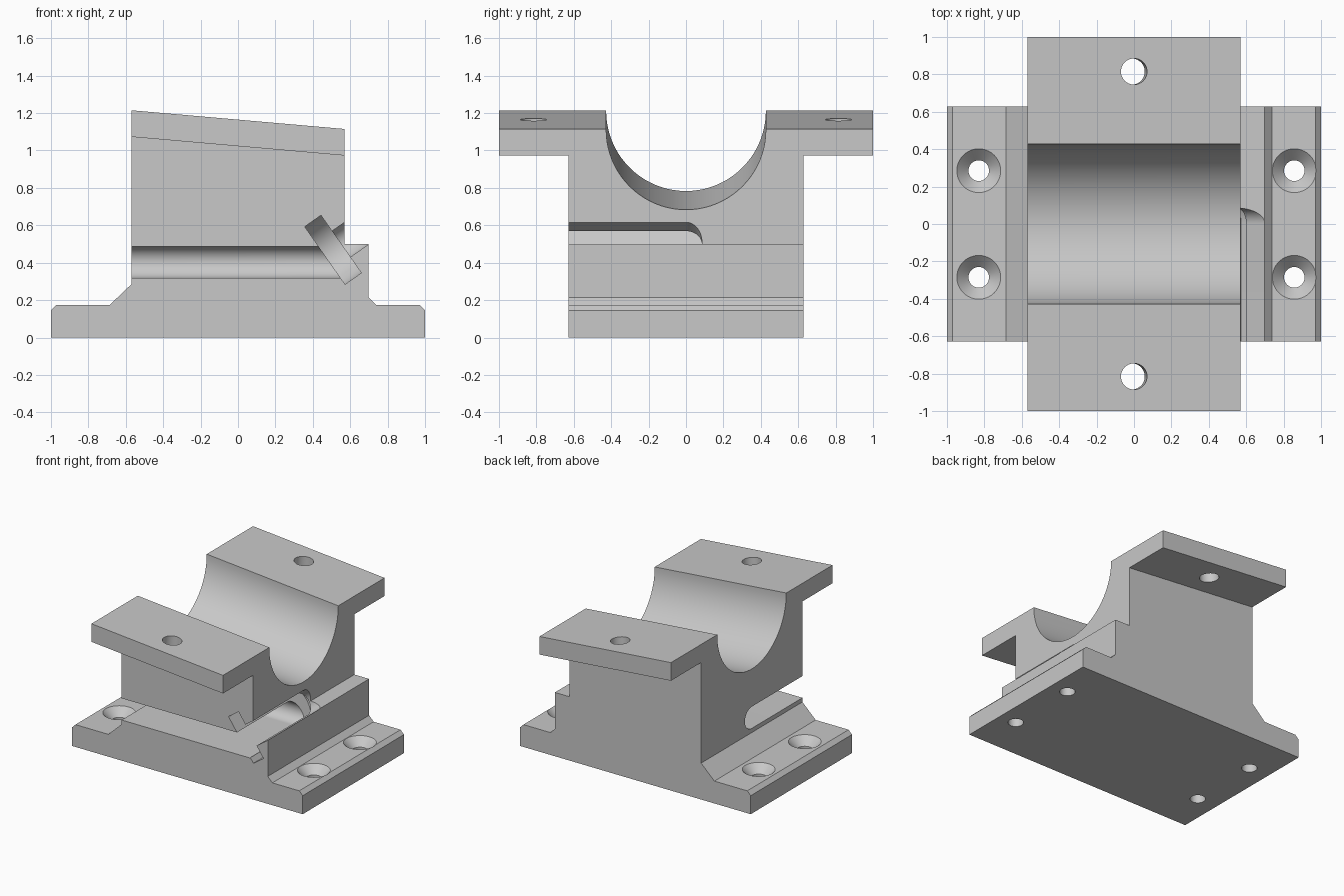
import bpy
import bmesh
from math import atan2, cos, sin, pi, radians
from mathutils import Matrix

if "Cube" in bpy.data.objects:
    bpy.data.objects.remove(bpy.data.objects["Cube"], do_unlink=True)

grey = bpy.data.materials.new("light grey metal")
grey.use_nodes = True
grey.diffuse_color = (0.58, 0.58, 0.58, 1)
grey.node_tree.nodes["Principled BSDF"].inputs["Base Color"].default_value = grey.diffuse_color


def add_object(name, bm):
    bmesh.ops.recalc_face_normals(bm, faces=bm.faces)
    mesh = bpy.data.meshes.new(name)
    bm.to_mesh(mesh)
    bm.free()
    mesh.materials.append(grey)
    obj = bpy.data.objects.new(name, mesh)
    bpy.context.collection.objects.link(obj)
    return obj


def extrude(name, points, direction, matrix=Matrix()):
    """Solid made by sweeping a flat 3D outline along a direction."""
    bm = bmesh.new()
    face = bm.faces.new([bm.verts.new(p) for p in points])
    geom = bmesh.ops.extrude_face_region(bm, geom=[face], use_keep_orig=True)["geom"]
    top = [v for v in geom if isinstance(v, bmesh.types.BMVert)]
    bmesh.ops.translate(bm, verts=top, vec=direction)
    bm.transform(matrix)
    return add_object(name, bm)


def cone(name, r_low, r_high, depth, matrix):
    bm = bmesh.new()
    bmesh.ops.create_cone(bm, cap_ends=True, segments=64, radius1=r_low,
                          radius2=r_high, depth=depth)
    bm.transform(matrix)
    return add_object(name, bm)


def cut(target, cutter):
    cutter.hide_render = True
    mod = target.modifiers.new("cut", 'BOOLEAN')
    mod.operation = 'DIFFERENCE'
    mod.solver = 'EXACT'
    mod.object = cutter
    bpy.context.view_layer.objects.active = target
    bpy.ops.object.modifier_apply(modifier=mod.name)
    bpy.data.objects.remove(cutter, do_unlink=True)


def round_slot(name, place, start, end, radius):
    """U-shaped slot along local x, open toward local -y, half-round toward +y."""
    arc = [(start, radius * cos(t), radius * sin(t))
           for t in (-pi / 2 + pi * i / 40 for i in range(41))]
    outline = [(start, -1.2, -radius)] + arc + [(start, -1.2, radius)]
    return extrude(name, outline, (end - start, 0, 0), place)


# Main casting: stepped foot and block with a sloping top
W, HALF_Y = 0.57, 0.627
profile = [(-1, 0), (1, 0), (1, .145), (.97, .175), (.737, .175), (.697, .215),
           (.697, .5), (W, .5), (W, 1.115), (-W, 1.215), (-W, .285),
           (-.685, .175), (-.97, .175), (-1, .145)]
body = extrude("bearing_pedestal", [(x, -1, z) for x, z in profile], (0, 2, 0))

# Undercut below the two flanges
slope = -0.1 / (2 * W)
for y in (HALF_Y, -1.3):
    under = [(-1.2, y, -.2), (1.2, y, -.2),
             (1.2, y, 1.023 + 1.2 * slope), (-1.2, y, 1.023 - 1.2 * slope)]
    cut(body, extrude("undercut", under, (0, 1.3 - HALF_Y, 0)))

# Sloping half-round cradle, open upward
tilt = Matrix.Rotation(atan2(-slope, 1), 4, 'Y')
cradle_place = (Matrix.Translation((0, 0, 1.162)) @ tilt
                @ Matrix.Rotation(-pi / 2, 4, 'X'))
cut(body, round_slot("cradle", cradle_place, -1, 1, .427))

# Flange bolt holes, square to the sloping top
for y in (-.815, .815):
    cut(body, cone("bolt_hole", .07, .07, .6,
                   Matrix.Translation((0, y, 1.165)) @ tilt))

# Countersunk foot holes
for x in (-.83, .857):
    for y in (-.285, .285):
        cut(body, cone("foot_hole", .055, .055, .8, Matrix.Translation((x, y, 0))))
        cut(body, cone("countersink", .055, .137, .082,
                       Matrix.Translation((x, y, .154))))

# Through slot, rising outlet slot and the wider gate slot between them
gate_place = (Matrix.Translation((.508, 0, .469))
              @ Matrix.Rotation(-radians(35), 4, 'Y'))
cut(body, round_slot("through_slot", Matrix.Translation((0, 0, .403)), -.9, .546, .085))
cut(body, round_slot("outlet_slot", gate_place, 0, .5, .085))
cut(body, round_slot("gate_slot", gate_place, -.053, .053, .188))

bpy.ops.object.select_all(action='DESELECT')
body.select_set(True)
bpy.context.view_layer.objects.active = body
bpy.ops.object.shade_smooth_by_angle(angle=radians(25))
